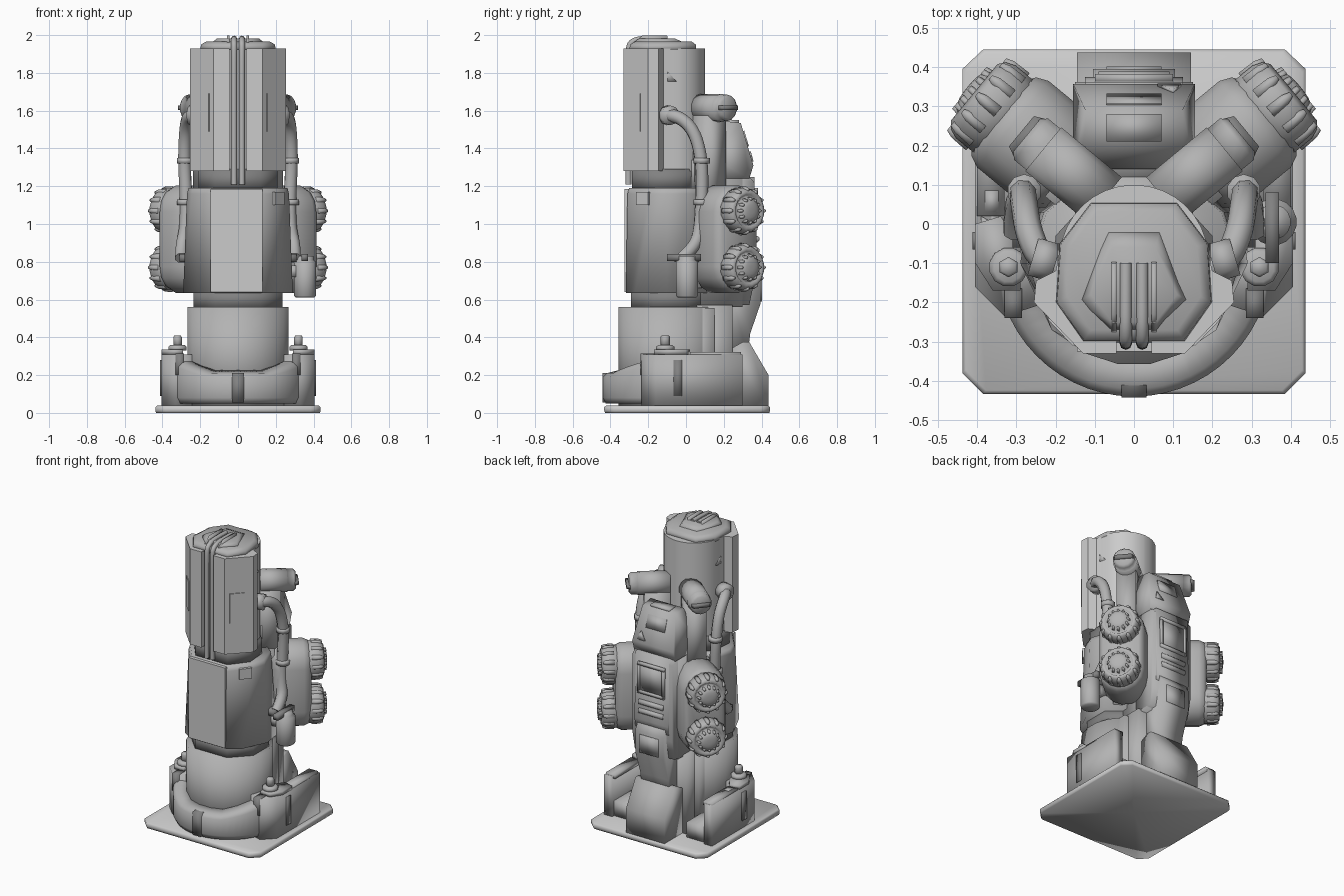
import bpy
from math import sin, cos, pi, radians
from mathutils import Vector

if "Cube" in bpy.data.objects:
    bpy.data.objects.remove(bpy.data.objects["Cube"])

Z = Vector((0, 0, 1))
FLAT = 32  # smoothing angle for crisp parts, all others are softly shaded


def loft(name, rings, mirror=False, angle=180):
    """Skin equal-length rings, cap both ends, optionally mirror over x."""
    n = len(rings[0])
    verts = [tuple(p) for r in rings for p in r]
    faces = [tuple(range(n)), tuple(range((len(rings) - 1) * n, len(rings) * n))]
    for k in range(len(rings) - 1):
        for i in range(n):
            j = (i + 1) % n
            faces.append((k * n + i, k * n + j, k * n + n + j, k * n + n + i))
    me = bpy.data.meshes.new(name)
    me.from_pydata(verts, [], faces)
    ob = bpy.data.objects.new(name, me)
    bpy.context.collection.objects.link(ob)
    bpy.context.view_layer.objects.active = ob
    bpy.ops.object.select_all(action='DESELECT')
    ob.select_set(True)
    bpy.ops.object.mode_set(mode='EDIT')
    bpy.ops.mesh.select_all(action='SELECT')
    bpy.ops.mesh.normals_make_consistent(inside=False)
    bpy.ops.object.mode_set(mode='OBJECT')
    if angle < 180:
        bpy.ops.object.shade_smooth_by_angle(angle=radians(angle))
    else:
        bpy.ops.object.shade_smooth()
    if mirror:
        ob.modifiers.new("mirror", 'MIRROR').use_mirror_merge = False
    return ob


def sym(half):
    """Full outline from its x > 0 half, front to back."""
    return half + [(-x, y) for x, y in reversed(half) if x > 1e-4]


def prism(name, pts, z0, z1, mirror=False, top=None, angle=180):
    return loft(name, [[(x, y, z0) for x, y in pts], [(x, y, z1) for x, y in top or pts]], mirror, angle)


def box(name, x0, x1, y0, y1, z0, z1, mirror=False, angle=180):
    return prism(name, [(x0, y0), (x1, y0), (x1, y1), (x0, y1)], z0, z1, mirror, None, angle)


def side(name, pts, w, mirror=False):
    """Side profile (y, z) extruded to half width w."""
    return loft(name, [[(x, y, z) for y, z in pts] for x in (-w, w)], mirror)


def along(name, o, d, stations, mirror=False, angle=180):
    """Sections (u, v) placed at distances t along direction d."""
    o, d = Vector(o), Vector(d).normalized()
    up = abs(d.z) > 0.9
    u = Vector((1, 0, 0)) if up else d.cross(Z).normalized()
    v = Vector((0, 1, 0)) if up else u.cross(d)
    return loft(name, [[o + d * t + u * a + v * b for a, b in s] for t, s in stations], mirror, angle)


def circle(r, n=24):
    return [(r * cos(2 * pi * (i + .5) / n), r * sin(2 * pi * (i + .5) / n)) for i in range(n)]


def lathe(name, o, d, prof, n=24, mirror=False):
    return along(name, o, d, [(t, circle(r, n)) for t, r in prof], mirror)


def rect(a, b0, b1):
    return [(-a, b0), (a, b0), (a, b1), (-a, b1)]


def tube(name, pts, r):
    cu = bpy.data.curves.new(name, 'CURVE')
    cu.dimensions = '3D'
    cu.bevel_depth, cu.bevel_resolution, cu.use_fill_caps = r, 2, True
    sp = cu.splines.new('NURBS')
    sp.points.add(len(pts) - 1)
    for p, q in zip(sp.points, pts):
        p.co = (*q, 1)
    sp.use_endpoint_u, sp.order_u, sp.resolution_u = True, 3, 5
    ob = bpy.data.objects.new(name, cu)
    bpy.context.collection.objects.link(ob)


def arc(r, cy, a0, a1, n):
    return [(r * cos(radians(a0 + (a1 - a0) * i / n)), cy + r * sin(radians(a0 + (a1 - a0) * i / n)))
            for i in range(n + 1)]


# base plate with cut corners
plate = [(.385, -.433), (.438, -.38), (.438, .395), (.385, .445)]
loft("base_plate", [[(x * s, y * s, z) for x, y in sym(plate)]
                    for z, s in ((0, .01), (0, .99), (.012, 1), (.03, 1), (.038, .98))])

# pedestal drum, wrap-around collar and front block
lathe("pedestal_drum", (0, -.09, .03), Z, [(0, .27), (.53, .27)], 20)
rings = []
for i in range(25):
    a = radians(-168 + 156 * i / 24)
    t = max(0, (abs(i - 12) - 4) / 8)
    rings.append([(r * cos(a), -.09 + r * sin(a), z) for r, z in
                  ((.25, .05), (.335, .05), (.35, .08), (.35, .19 + .07 * t), (.33, .21 + .08 * t), (.25, .23 + .06 * t))])
loft("base_collar", rings)
box("collar_front_block", -.032, .032, -.443, -.36, .055, .212)

# side flanges, trays, bolts and ribs
prism("side_flange", [(.22, -.2), (.33, -.235), (.405, -.16), (.405, .3), (.345, .3), (.345, -.05), (.22, -.05)], .035, .31, True)
box("flange_tray", .2, .35, -.06, .28, .035, .14, True)
prism("flange_cap", [(.29, -.17), (.36, -.17), (.405, -.1), (.405, .0), (.34, .02), (.29, -.05)], .31, .335, True)
box("flange_tab", .285, .33, -.24, -.165, .2, .315, True)
box("flange_rib", .4, .412, -.065, -.02, .09, .28, True)
box("flange_rail", .33, .4, .02, .29, .295, .322, True)
lathe("bolt_washer", (.32, -.11, .33), Z, [(0, .05), (.02, .05), (.03, .038)], 12, True)
lathe("bolt_head", (.32, -.11, .35), Z, [(0, .026), (.05, .026), (.06, .02)], 6, True)

# lower neck between drum and body
prism("lower_neck", sym([(.12, -.29), (.235, -.17), (.235, 0), (.1, .12)]), .55, .65)

# middle body
mid_low = [(.14, -.318), (.21, -.27), (.29, -.1), (.27, .03), (.12, .13)]
mid_top = [(.14, -.31), (.245, -.18), (.27, -.1), (.23, .03), (.12, .12)]
loft("middle_body", [[(x, y, .635) for x, y in sym(mid_low)], [(x, y, 1.16) for x, y in sym(mid_top)],
                     [(x * .97, y * .97, 1.19) for x, y in sym(mid_top)]])
box("front_panel", -.145, .13, -.325, -.3, .64, 1.185, angle=FLAT)
along("body_tag", (.212, -.225, 1.135), (.78, -.63, 0), [(-.02, rect(.04, -.035, .035)), (.012, rect(.04, -.035, .035))], angle=FLAT)
prism("upper_neck", sym([(.12, -.285), (.21, -.17), (.2, -.03), (.1, .08)]), 1.18, 1.29)

# upper body: slotted faceted front, rounded back
up = [(0, -.285), (.045, -.285), (.045, -.33), (.13, -.33), (.255, -.2), (.25, -.145), (.2, -.12)] + arc(.19, -.09, 5, 88, 8)
prism("upper_body", sym(up), 1.28, 1.93, angle=FLAT)
along("upper_label", (.184, -.274, 1.59), (.72, -.693, 0), [(-.01, rect(.046, -.1, .1)), (.005, rect(.046, -.1, .1))], True, FLAT)
loft("warning_label", [[(x, y, z) for y, z in ((-.11, 1.82), (-.11, 1.755), (-.05, 1.755))] for x in (.17, .195)], True)
box("lower_back_collar", -.15, .15, .03, .12, 1.19, 1.34)
for s in (-1, 1):
    tube("front_rod", [(s * .021, -.305, 1.21), (s * .021, -.305, 1.7), (s * .021, -.305, 1.93), (s * .021, -.29, 1.965),
                       (s * .021, -.23, 1.984), (s * .021, -.1, 1.98)], .016)

# top cap
cap = sym([(.13, -.30), (.2, -.2), (.19, -.05), (.11, .055)])
loft("top_cap", [[(x * s, (y + .1) * s - .1, z) for x, y in cap] for z, s in ((1.92, 1), (1.95, .98), (1.965, .85))])
prism("cap_ridge", sym([(.06, -.28), (.145, -.2), (.07, .0)]), 1.955, 1.983, top=sym([(.055, -.25), (.11, -.18), (.055, -.06)]))
for x in (-.051, .051):  # slot walls either side of the rods
    loft("cap_slot_wall", [[(x + w, y, z) for y, z in ((-.29, 1.95), (-.23, 1.999), (-.1, 1.999), (-.09, 1.95))] for w in (-.007, .007)])

# angled twin pods
D = Vector((cos(radians(39.5)), sin(radians(39.5)), 0))


def stadium(r, h=.145, n=7):
    return [(r * cos(pi * i / n), h + r * sin(pi * i / n)) for i in range(n + 1)] + \
           [(-r * cos(pi * i / n), -h - r * sin(pi * i / n)) for i in range(n + 1)]


along("twin_pod", (0, 0, .92), D, [(.2, stadium(.11)), (.24, stadium(.143)), (.4, stadium(.143)), (.43, stadium(.13)),
                                  (.445, stadium(.11))], True)
for z in (.77, 1.07):
    lathe("pod_knob", (0, 0, z), D, [(.4, .122), (.49, .122), (.515, .112), (.528, .095), (.515, .085), (.515, .075),
                                    (.54, .06), (.548, .035), (.55, .015)], 16, True)
    for k in range(12):  # grip lugs on the rim and face
        a = k * pi / 6
        r = D.cross(Z) * cos(a) + Z * sin(a)
        lathe("knob_lug", Vector((0, 0, z)) + r * .112, D, [(.45, .018), (.5, .016), (.52, .008)], 6, True)
        lathe("knob_stud", Vector((0, 0, z)) + r * .062, D, [(.51, .014), (.545, .008)], 5, True)
along("pod_mount", (0, 0, .92), D, [(.05, rect(.09, -.26, .26)), (.22, rect(.09, -.26, .26))], True)

# upper angled cylinders on their columns
lathe("upper_cylinder", (0, 0, 1.615), D, [(.1, .074), (.3, .074), (.3, .07), (.34, .07), (.355, .055)], 14, True)
along("cylinder_handle", (0, 0, 1.615), D, [(.34, rect(.065, -.012, .012)), (.372, rect(.05, -.012, .012))], True)
along("cylinder_column", (0, 0, 1.36), D, [(.1, rect(.06, -.25, .22)), (.26, rect(.06, -.25, .22))], True)

# spine core and back pack
box("spine_core", -.15, .15, .0, .3, .56, 1.25)
box("lower_spine", -.17, .17, .05, .245, .035, .57)
box("drum_back", -.2, .2, .0, .15, .035, .555)
prism("head_floor", sym([(.13, .1), (.15, .16), (.13, .25)]), 1.2, 1.34)
loft("pack_head", [[(x * k, y, z) for y, z, k in ((.14, 1.24, 1), (.335, 1.24, 1), (.357, 1.31, 1), (.29, 1.535, .8),
                                                  (.2, 1.545, .8), (.14, 1.35, 1))] for x in (-.155, .155)])
side("pack_body", [(.2, .74), (.365, .74), (.375, .8), (.362, 1.25), (.2, 1.25)], .125)
side("pack_lower", [(.2, .3), (.325, .3), (.34, .42), (.395, .58), (.395, .73), (.36, .79), (.2, .79)], .105)
side("pack_foot", [(.22, .035), (.437, .035), (.437, .2), (.335, .375), (.3, .375), (.22, .33)], .145)
side("pack_rail", [(.2, .57), (.335, .57), (.362, .7), (.362, 1.22), (.33, 1.255), (.2, 1.255)], .15)

# back panel details
side("head_screen", [(.322, 1.41), (.302, 1.49), (.308, 1.495), (.333, 1.412)], .07)
loft("head_triangle", [[(x, y + o, z) for x, y, z in ((.12, .348, 1.33), (.06, .348, 1.33), (.1, .333, 1.385))] for o in (0, .01)])
for z0, z1 in ((.98, 1.0), (1.17, 1.19)):
    box("screen_frame_bar", -.1, .1, .36, .382, z0, z1)
box("screen_frame_side", .085, .1, .36, .382, .98, 1.19, True)
box("screen_glass", -.085, .085, .36, .373, 1.0, 1.17)
for z in (.86, .92):
    lathe("back_bar", (-.09, .372, z), (1, 0, 0), [(0, .018), (.18, .018)], 8)
box("lower_screen", -.07, .07, .39, .402, .59, .71)
box("head_top_plate", -.07, .07, .21, .28, 1.53, 1.55)

# side hoses with collars
for s in (-1, 1):
    tube("side_hose", [(s * x, y, z) for x, y, z in
                       ((.17, -.12, 1.57), (.235, -.1, 1.58), (.27, -.02, 1.56), (.28, .05, 1.48), (.285, .085, 1.33),
                        (.275, .085, 1.15), (.275, .075, .98), (.3, .05, .88), (.3, -.02, .82))], .035)
for z in (1.1, 1.32):
    lathe("hose_collar", (.28, .083, z), Z, [(0, .044), (.03, .044)], 10, True)
lathe("hose_socket", (.2, -.1, 1.575), (1, .3, 0), [(0, .052), (.06, .052)], 10, True)
box("hose_clamp", .24, .31, -.06, .07, .8, .84, True)

# right-hand canister with bracket
lathe("canister", (.355, .005, .61), Z, [(0, .05), (.01, .06), (.19, .06), (.2, .045), (.22, .045)], 16)
box("canister_bracket", .335, .37, -.1, .08, .805, .84)
box("canister_arm", .24, .34, -.03, .04, .72, .78)

# left flange labels
box("flange_label", -.38, -.345, .03, .085, .318, .325)
prism("flange_triangle", [(-.39, .02), (-.345, -.005), (-.39, -.03)], .308, .316)

# grey tones: light panels, darker metal, darkest fittings
tones = {"light_grey": .72, "mid_grey": .45, "dark_grey": .22}
mats = {}
for key, v in tones.items():
    mats[key] = bpy.data.materials.new(key)
    mats[key].diffuse_color = (v, v, v, 1)
light_parts = ("front_panel", "upper_body", "upper_label", "base_plate", "body_tag")
dark_parts = ("lower_neck", "upper_neck", "flange_tab", "flange_rib", "collar_front", "canister_b", "hose_clamp", "cylinder_handle")
for ob in bpy.data.objects:
    key = "light_grey" if ob.name.startswith(light_parts) else "dark_grey" if ob.name.startswith(dark_parts) else "mid_grey"
    ob.data.materials.append(mats[key])

for m in bpy.data.materials:
    if m.users and not m.is_grease_pencil:
        m.use_nodes = True
        m.node_tree.nodes["Principled BSDF"].inputs["Base Color"].default_value = m.diffuse_color
